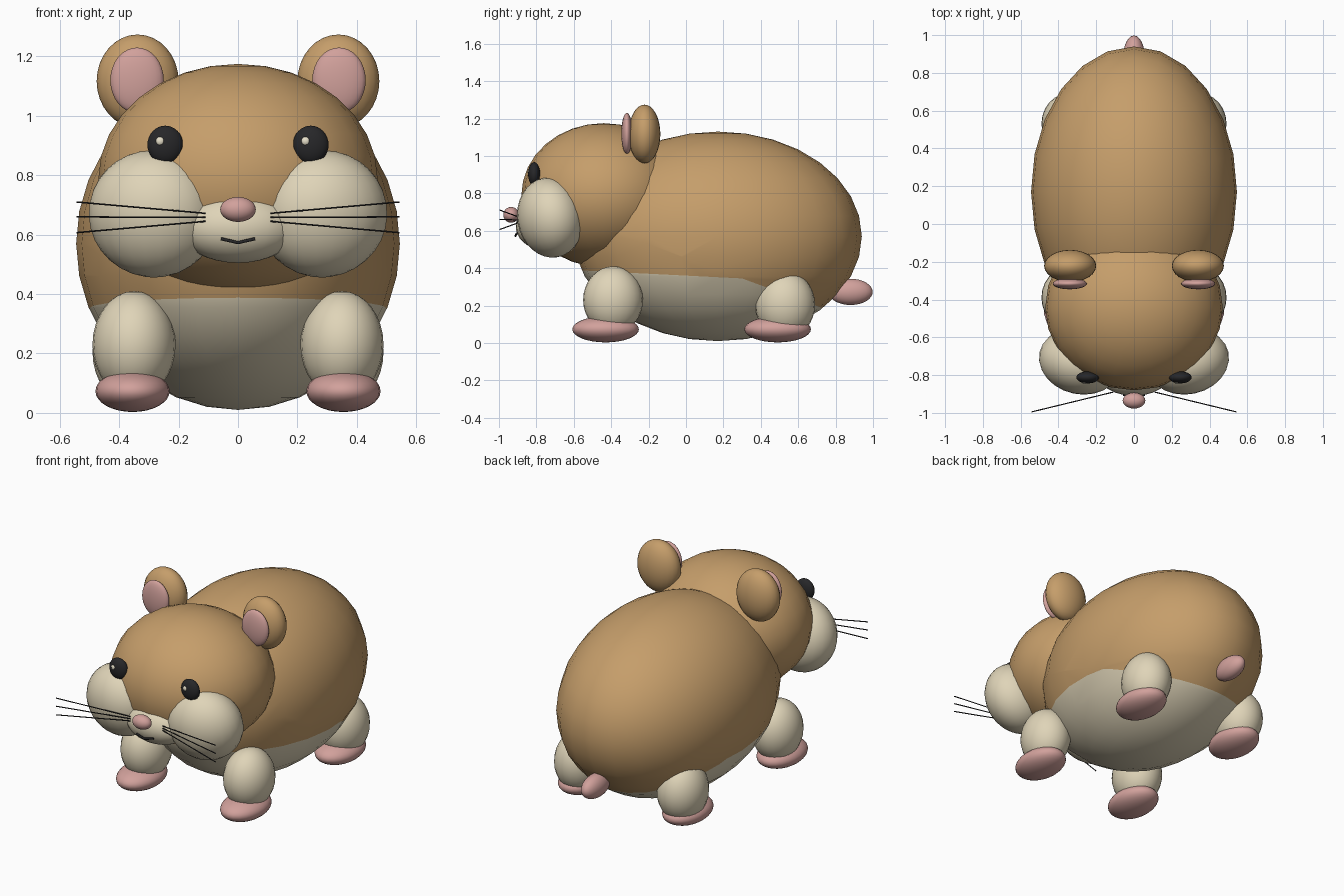
import bpy
import bmesh
from math import radians
from mathutils import Matrix, Vector, Euler

cube = bpy.data.objects.get("Cube")
if cube:
    bpy.data.objects.remove(cube, do_unlink=True)


def material(name, r, g, b):
    m = bpy.data.materials.new(name)
    m.use_nodes = True
    m.diffuse_color = (r, g, b, 1)
    bsdf = m.node_tree.nodes["Principled BSDF"]
    bsdf.inputs["Base Color"].default_value = (r, g, b, 1)
    bsdf.inputs["Roughness"].default_value = 0.8
    return m


brown = material("brown fur", 0.56, 0.34, 0.145)
cream = material("cream fur", 0.74, 0.66, 0.48)
pink = material("pink skin", 0.64, 0.355, 0.33)
dark = material("dark", 0.02, 0.02, 0.022)
shine = material("eye shine", 0.88, 0.82, 0.65)


def ball(name, mat, center, radii, tilt=(0, 0, 0), segments=24):
    """Smooth ellipsoid with its shape baked into the mesh."""
    bm = bmesh.new()
    bmesh.ops.create_uvsphere(bm, u_segments=segments, v_segments=16, radius=1)
    turn = Euler([radians(a) for a in tilt]).to_matrix().to_4x4()
    bm.transform(Matrix.Translation(center) @ turn @ Matrix.Diagonal((*radii, 1)))
    for f in bm.faces:
        f.smooth = True
    mesh = bpy.data.meshes.new(name)
    bm.to_mesh(mesh)
    bm.free()
    mesh.materials.append(mat)
    obj = bpy.data.objects.new(name, mesh)
    bpy.context.collection.objects.link(obj)
    return obj


def pair(name, mat, center, radii, tilt=(0, 0, 0)):
    for side, s in (("left", 1), ("right", -1)):
        ball(f"{side}_{name}", mat, (s * center[0], center[1], center[2]), radii,
             (tilt[0], s * tilt[1], s * tilt[2]))


def strand(name, points, radius):
    """Thin round line through the points."""
    curve = bpy.data.curves.new(name, "CURVE")
    curve.dimensions = "3D"
    curve.bevel_depth = radius
    curve.bevel_resolution = 1
    curve.use_fill_caps = True
    spline = curve.splines.new("POLY")
    spline.points.add(len(points) - 1)
    for p, co in zip(spline.points, points):
        p.co = (*co, 1)
    curve.materials.append(dark)
    bpy.context.collection.objects.link(bpy.data.objects.new(name, curve))


# Body, cut along two planes so the underside is a clean cream belly
body = ball("body", brown, (0, 0.17, 0.57), (0.545, 0.77, 0.56))
body.data.materials.append(cream)
planes = [(Vector((0, 0, 0.36)), Vector((0, 0.05, 1))),
          (Vector((0, 0.3, 0.345)), Vector((0, 0.37, 1)))]
bm = bmesh.new()
bm.from_mesh(body.data)
for co, no in planes:
    bmesh.ops.bisect_plane(bm, geom=bm.verts[:] + bm.edges[:] + bm.faces[:],
                           plane_co=co, plane_no=no)
for f in bm.faces:
    mid = f.calc_center_median()
    f.material_index = int(all((mid - co).dot(no) < 0 for co, no in planes))
bm.to_mesh(body.data)
bm.free()

# Head, cheeks and muzzle
ball("head", brown, (0, -0.44, 0.79), (0.47, 0.44, 0.385))
pair("cheek", cream, (0.285, -0.725, 0.67), (0.22, 0.175, 0.215), (10, 0, 12))
ball("muzzle", cream, (0, -0.78, 0.625), (0.2, 0.13, 0.12))
ball("nose", pink, (0, -0.935, 0.685), (0.06, 0.042, 0.042))
strand("mouth", [(-0.057, -0.905, 0.586), (0, -0.912, 0.573), (0.057, -0.905, 0.586)], 0.006)

# Eyes with a small shine on the same side of each
pair("eye", dark, (0.245, -0.812, 0.903), (0.06, 0.032, 0.064))
for side, x in (("left", 0.228), ("right", -0.262)):
    ball(f"{side}_eye_shine", shine, (x, -0.837, 0.915), (0.015, 0.01, 0.015), segments=12)

# Ears
pair("ear", brown, (0.338, -0.222, 1.117), (0.138, 0.085, 0.157))
pair("inner_ear", pink, (0.34, -0.316, 1.12), (0.09, 0.03, 0.11))

# Whiskers
for side, s in (("left", 1), ("right", -1)):
    for level, z0, z1 in (("upper", 0.672, 0.71), ("middle", 0.658, 0.66), ("lower", 0.645, 0.607)):
        strand(f"{side}_{level}_whisker",
               [(s * 0.11, -0.89, z0), (s * 0.543, -0.995, z1)], 0.003)

# Legs and feet
for place, y, top in (("front", -0.39, 0.41), ("hind", 0.53, 0.385)):
    pair(f"{place}_leg", cream, (0.35, y, top - 0.18), (0.14, 0.16, 0.18))
    pair(f"{place}_foot", pink, (0.355, y - 0.04, 0.073), (0.125, 0.178, 0.07))

# Tail
ball("tail", pink, (0, 0.88, 0.273), (0.058, 0.118, 0.07))
